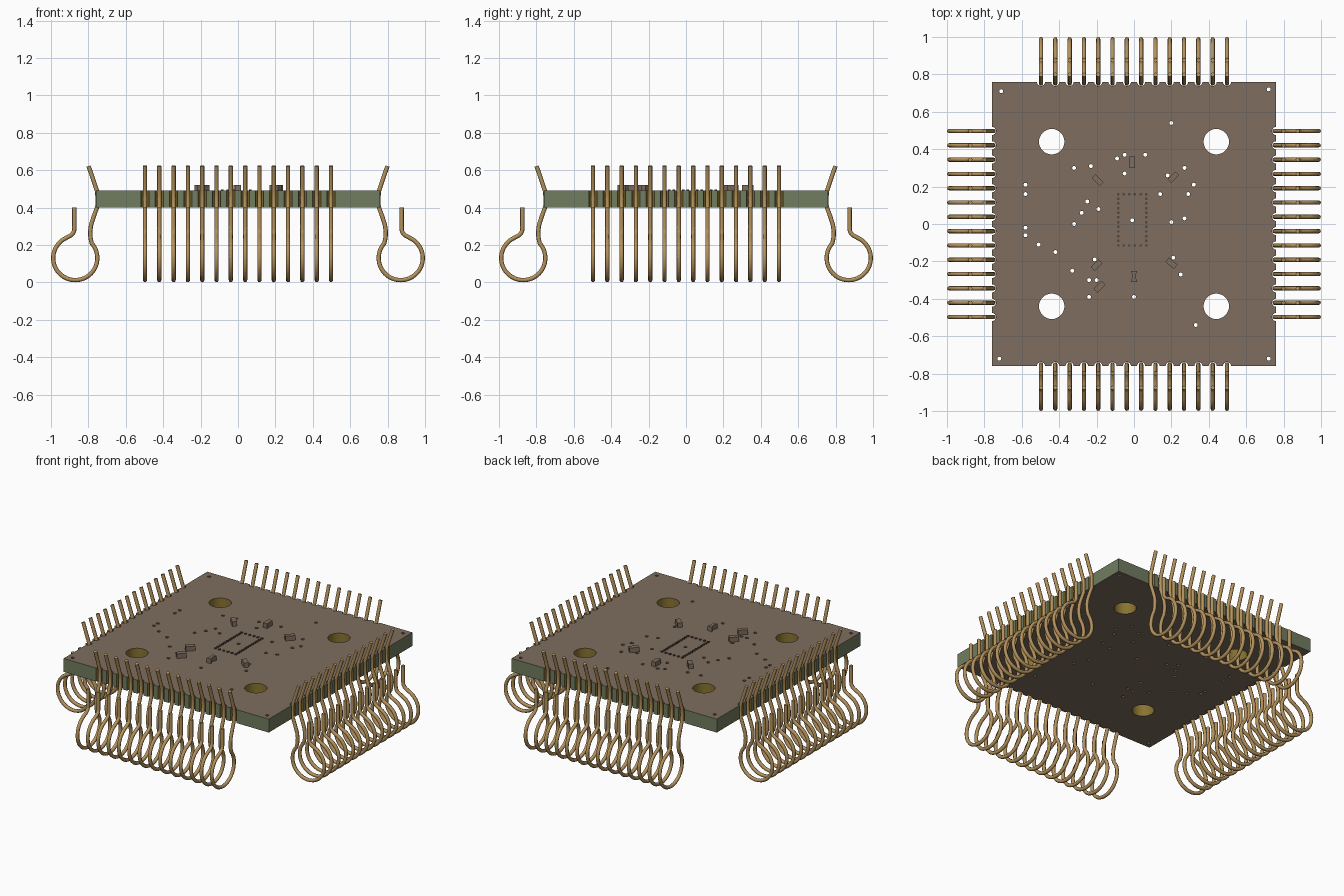
import bpy
import bmesh
from math import cos, sin, pi, hypot, radians
from mathutils import Matrix, Vector

cube = bpy.data.objects.get("Cube")
if cube:
    bpy.data.objects.remove(cube)

HALF = 0.76              # half width of the board
BASE, TOP = 0.40, 0.49   # board underside and top
NOTCH = 0.022            # radius of the plated edge notches
HOLE_AT, HOLE_R = 0.44, 0.068
VIA_R = 0.011
PIN_COUNT, PITCH = 14, 0.0765
PIN_R = 0.0115
offsets = [(i - (PIN_COUNT - 1) / 2) * PITCH for i in range(PIN_COUNT)]


def material(name, color):
    mat = bpy.data.materials.new(name)
    mat.use_nodes = True
    mat.diffuse_color = (*color, 1)
    mat.node_tree.nodes["Principled BSDF"].inputs["Base Color"].default_value = (*color, 1)
    return mat


brown = material("board brown", (0.21, 0.155, 0.113))
green = material("edge green", (0.165, 0.20, 0.115))
plating = material("plating gold", (0.25, 0.17, 0.03))
brass = material("pin brass", (0.46, 0.29, 0.11))
dark = material("pad dark brown", (0.09, 0.065, 0.048))


def add_object(name, data, *mats):
    obj = bpy.data.objects.new(name, data)
    bpy.context.collection.objects.link(obj)
    for mat in mats:
        data.materials.append(mat)
    return obj


def finish(name, bm, *mats):
    bmesh.ops.recalc_face_normals(bm, faces=bm.faces)
    mesh = bpy.data.meshes.new(name)
    bm.to_mesh(mesh)
    bm.free()
    return add_object(name, mesh, *mats)


def arc(cx, cy, r, start, end, steps):
    """Points along an arc, angles in degrees, both ends included."""
    angles = [radians(start + (end - start) * i / steps) for i in range(steps + 1)]
    return [(cx + r * cos(a), cy + r * sin(a)) for a in angles]


def add_loop(bm, points, z):
    verts = [bm.verts.new((x, y, z)) for x, y in points]
    return [bm.edges.new((v, verts[i - 1])) for i, v in enumerate(verts)]


def raise_faces(bm, faces, height):
    result = bmesh.ops.extrude_face_region(bm, geom=faces)
    top = [g for g in result["geom"] if isinstance(g, bmesh.types.BMVert)]
    bmesh.ops.translate(bm, verts=top, vec=(0, 0, height))


# Board outline: one notched edge turned to all four sides
edge = [(-HALF, -HALF)]
for x in offsets:
    edge += arc(x, -HALF, NOTCH, 180, 0, 8)
outline = []
for turn in range(4):
    rot = Matrix.Rotation(turn * pi / 2, 2)
    outline += [tuple(rot @ Vector(p)) for p in edge]

# Small drilled holes, in hundredths
vias = [(-71, 71), (72, 72), (-72, -72), (72, -72), (20, 54), (-5, 37), (-9, 35),
        (6, 37), (-5, 27), (-23, 31), (-32, 30), (27, 30), (18, 26), (32, 21),
        (29, 16), (14, 16), (-58, 21), (-58, 16), (-58, -2), (-58, -6), (-51, -11),
        (-42, -15), (-33, -25), (-25, 12), (-28, 6), (-19, 8), (-32, 0), (-1, 2),
        (20, 1), (27, 3), (21, -18), (25, -27), (-21, -19), (-24, -30), (-20, -30),
        (-24, -39), (0, -39), (33, -54)]

bm = bmesh.new()
edges = add_loop(bm, outline, BASE)
for sx in (-1, 1):
    for sy in (-1, 1):
        edges += add_loop(bm, arc(sx * HOLE_AT, sy * HOLE_AT, HOLE_R, 0, 360, 32)[:-1], BASE)
for x, y in vias:
    edges += add_loop(bm, arc(x / 100, y / 100, VIA_R, 0, 360, 8)[:-1], BASE)
bmesh.ops.triangle_fill(bm, edges=edges, use_beauty=True)
raise_faces(bm, bm.faces[:], TOP - BASE)
bm.normal_update()

# Walls: green outside, gold in the notches and the large holes
for face in bm.faces:
    if abs(face.normal.z) > 0.5:
        continue
    c = face.calc_center_median()
    reach = max(abs(c.x), abs(c.y))
    if reach > HALF - 0.0001:
        face.material_index = 1
    elif reach > HALF - NOTCH - 0.0005 or hypot(abs(c.x) - HOLE_AT, abs(c.y) - HOLE_AT) < HOLE_R + 0.01:
        face.material_index = 2
board = finish("board", bm, brown, green, plating)
board.select_set(True)
bpy.context.view_layer.objects.active = board
bpy.ops.object.shade_smooth_by_angle()

# Spring pin profile: distance from the centre and height
profile = [(0.799, 0.622), (0.753, 0.487), (0.751, 0.45), (0.752, 0.405), (0.772, 0.35),
           (0.786, 0.305), (0.79, 0.275), (0.789, 0.24)]
profile += arc(0.87, 0.13, 0.118, 138, 418, 36)
profile += arc(0.918, 0.287, 0.043, 250, 180, 6)[1:]
profile.append((0.875, 0.40))

for turn, side in enumerate(("left", "back", "right", "front")):
    curve = bpy.data.curves.new(side + "_pins", "CURVE")
    curve.dimensions = "3D"
    curve.bevel_depth = PIN_R
    curve.bevel_resolution = 2
    curve.use_fill_caps = True
    for offset in offsets:
        spline = curve.splines.new("POLY")
        spline.points.add(len(profile) - 1)
        for point, (r, z) in zip(spline.points, profile):
            point.co = (r, offset, z, 1)
    pins = add_object(side + "_pins", curve, brass)
    pins.rotation_euler.z = turn * pi / 2


def block(name, x, y, angle, points, height, mat):
    bm = bmesh.new()
    face = bm.faces.new([bm.verts.new((px, py, 0)) for px, py in points])
    raise_faces(bm, [face], height)
    obj = finish(name, bm, mat)
    obj.location = (x, y, TOP)
    obj.rotation_euler.z = radians(angle)


def rectangle(w, d):
    return [(-w / 2, -d / 2), (w / 2, -d / 2), (w / 2, d / 2), (-w / 2, d / 2)]


# Raised surface components
for i, (x, y, angle) in enumerate([(-0.01, 0.33, 90), (-0.195, 0.235, -45), (0.21, 0.25, 45),
                                   (-0.2, -0.22, 45), (0.2, -0.21, -40), (-0.185, -0.335, 45)]):
    block(f"component_{i + 1}", x, y, angle, rectangle(0.06, 0.03), 0.031, brown)
waisted = [(-0.016, -0.03), (0.016, -0.03), (0.008, 0), (0.016, 0.03), (-0.016, 0.03), (-0.008, 0)]
block("waisted_component", 0, -0.28, 0, waisted, 0.031, brown)

# Rectangle of small contact pads
pads = [(-0.085 + 0.03 * i, y) for i in range(6) for y in (-0.115, 0.16)]
pads += [(x, -0.09 + 0.025 * i) for i in range(10) for x in (-0.085, 0.065)]
for i, (x, y) in enumerate(pads):
    block(f"contact_pad_{i + 1}", x, y, 0, rectangle(0.013, 0.013), 0.006, dark)
